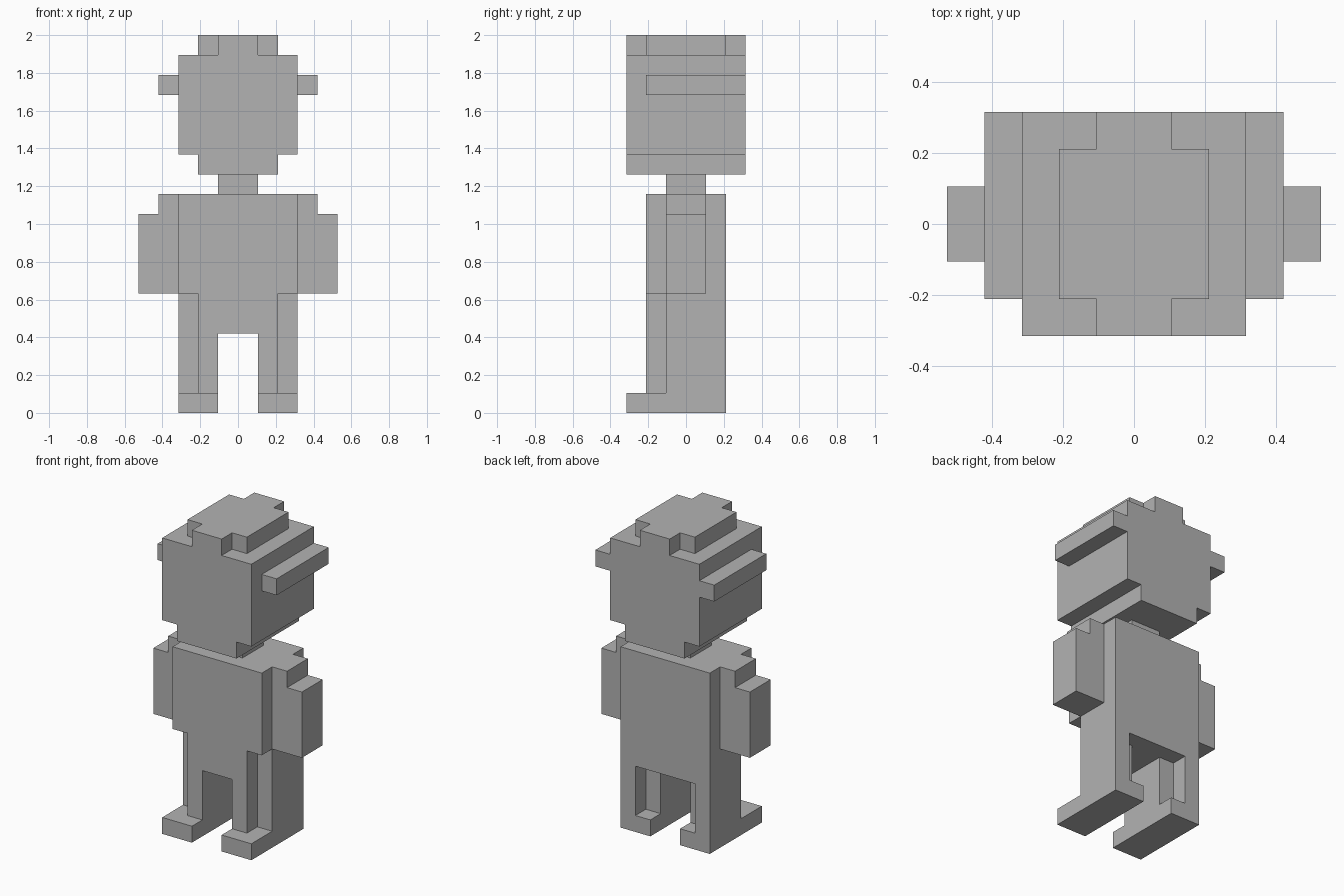
import bpy
import bmesh
from mathutils import Vector

cube = bpy.data.objects.get("Cube")
if cube:
    bpy.data.objects.remove(cube, do_unlink=True)

U = 2 / 19  # one block; the figure is 19 blocks tall

grey = bpy.data.materials.new("plain grey")
grey.use_nodes = True
colour = (0.45, 0.45, 0.45, 1)
grey.diffuse_color = colour
grey.node_tree.nodes["Principled BSDF"].inputs["Base Color"].default_value = colour


def prism(name, outline, axis, low, high, side=1):
    """Extrude an outline (x,z along y, or x,y along z); side=-1 mirrors in x."""
    def place(a, b, t):
        return Vector((a * side, t, b) if axis == "y" else (a * side, b, t)) * U

    bm = bmesh.new()
    base = bm.faces.new([bm.verts.new(place(a, b, low)) for a, b in outline])
    top = bmesh.ops.extrude_face_region(bm, geom=[base])["geom"]
    offset = place(0, 0, high) - place(0, 0, low)
    bmesh.ops.translate(bm, vec=offset,
                        verts=[v for v in top if isinstance(v, bmesh.types.BMVert)])
    bmesh.ops.recalc_face_normals(bm, faces=bm.faces)
    mesh = bpy.data.meshes.new(name)
    bm.to_mesh(mesh)
    bm.free()
    mesh.materials.append(grey)
    obj = bpy.data.objects.new(name, mesh)
    bpy.context.collection.objects.link(obj)
    return obj


def rect(a0, a1, b0, b1):
    return [(a0, b0), (a1, b0), (a1, b1), (a0, b1)]


def symmetric(half):
    """Close a right-hand half outline with its mirror image."""
    return half + [(-a, b) for a, b in reversed(half)]


# Head with narrower chin, cross-shaped crown and neck
prism("head", symmetric([(2, 12), (2, 13), (3, 13), (3, 18)]), "y", -3, 3)
prism("crown", symmetric([(1, -3), (1, -2), (2, -2), (2, 2), (1, 2), (1, 3)]),
      "z", 18, 19)
prism("neck", rect(-1, 1, -1, 1), "z", 11, 12)

# Torso and hips
prism("torso", rect(-3, 3, -2, 2), "z", 6, 11)
prism("hips", symmetric([(2, -2), (2, -1), (3, -1), (3, 2)]), "z", 4, 6)

# Paired parts
arm = [(3, 6), (5, 6), (5, 10), (4, 10), (4, 11), (3, 11)]
leg = [(1, -2), (2, -2), (2, -1), (3, -1), (3, 2), (2, 2), (2, 1), (1, 1)]
for label, side in (("left", 1), ("right", -1)):
    prism(label + "_ear", rect(3, 4, 16, 17), "y", -2, 3, side)
    prism(label + "_arm", arm, "y", -1, 1, side)
    prism(label + "_leg", leg, "z", 1, 4, side)
    prism(label + "_foot", rect(1, 3, -3, 2), "z", 0, 1, side)
